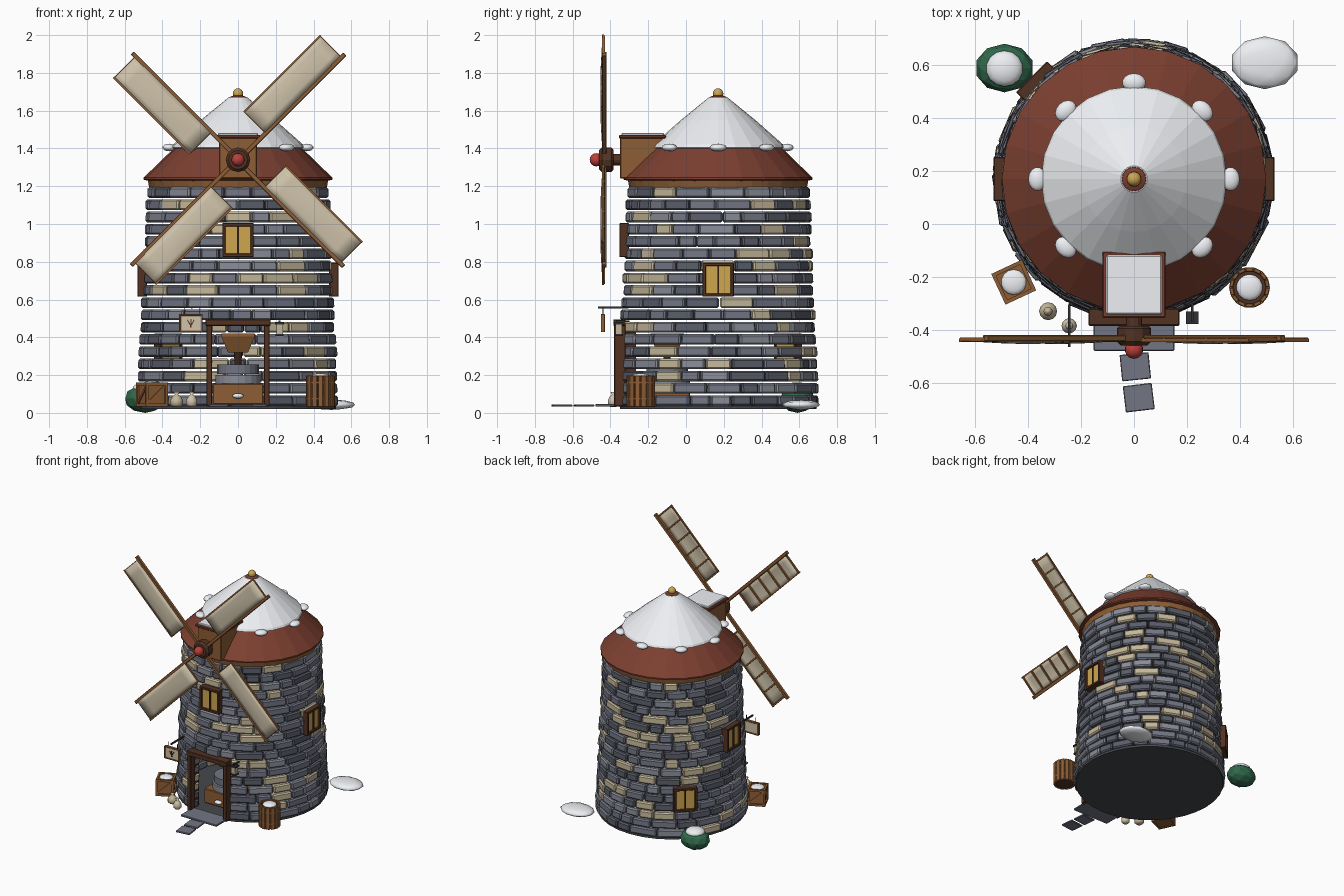
import bpy, bmesh, math, random
from mathutils import Matrix, Vector

if "Cube" in bpy.data.objects:
    bpy.data.objects.remove(bpy.data.objects["Cube"])
random.seed(7)
CY = 0.17            # tower axis
HUB_Z = 1.34
T, R = Matrix.Translation, Matrix.Rotation

def mat(name, r, g, b):
    m = bpy.data.materials.new(name)
    m.diffuse_color = (r, g, b, 1)
    m.use_nodes = True
    m.node_tree.nodes["Principled BSDF"].inputs["Base Color"].default_value = m.diffuse_color
    return m

SLATE = mat("slate", .17, .18, .23)
SLATE_D = mat("slate_dark", .10, .11, .14)
SLATE_L = mat("slate_light", .25, .26, .31)
SAND = mat("sandstone", .55, .47, .32)
DARK = mat("dark_stone", .06, .065, .075)
ROOF = mat("roof_red", .20, .05, .03)
WOOD = mat("wood", .27, .11, .035)
WOOD_D = mat("dark_wood", .085, .032, .016)
CANVAS = mat("canvas", .62, .54, .40)
GOLD = mat("gold", .62, .38, .08)
SNOW = mat("snow", .85, .87, .9)
RED = mat("red", .5, .05, .04)
GREEN = mat("green", .03, .14, .07)
IRON = mat("iron", .03, .03, .035)

def finish(name, bm, m, M=Matrix(), smooth=False, bevel=0):
    bmesh.ops.recalc_face_normals(bm, faces=bm.faces)
    me = bpy.data.meshes.new(name)
    for f in bm.faces:
        f.smooth = smooth
    bm.to_mesh(me)
    bm.free()
    for x in (m if isinstance(m, list) else [m]):
        me.materials.append(x)
    ob = bpy.data.objects.new(name, me)
    bpy.context.collection.objects.link(ob)
    ob.matrix_world = M
    if bevel:
        mod = ob.modifiers.new("bevel", "BEVEL")
        mod.width, mod.segments = bevel, 1
    return ob

def box(name, loc, size, m, M=Matrix(), bevel=0):
    bm = bmesh.new()
    bmesh.ops.create_cube(bm, size=1, matrix=T(loc) @ Matrix.Diagonal((*size, 1)))
    return finish(name, bm, m, M, bevel=bevel)

def lathe(name, loc, profile, m, n=24, M=Matrix(), smooth=False):
    """Closed solid of revolution about z from (radius, z) pairs."""
    bm = bmesh.new()
    rings = [[bm.verts.new((r * math.cos(i * math.tau / n), r * math.sin(i * math.tau / n), z))
              for i in range(n)] for r, z in profile]
    for a, b in zip(rings, rings[1:]):
        for i in range(n):
            j = (i + 1) % n
            bm.faces.new((a[i], a[j], b[j], b[i]))
    bm.faces.new(rings[0])
    bm.faces.new(rings[-1])
    return finish(name, bm, m, M @ T(loc), smooth)

def ball(name, loc, size, m, M=Matrix(), smooth=True, sub=None):
    bm = bmesh.new()
    S = T(loc) @ Matrix.Diagonal((*size, 1))
    if sub:
        bmesh.ops.create_icosphere(bm, subdivisions=sub, radius=1, matrix=S)
    else:
        bmesh.ops.create_uvsphere(bm, u_segments=14, v_segments=8, radius=1, matrix=S)
    return finish(name, bm, m, M, smooth)

def around(a):
    """Frame on the tower axis; its -y axis points out at angle a from the front."""
    return T((0, CY, 0)) @ R(a, 4, 'Z')

# Hollow tower of loose brick courses, with a gap left for the doorway
ROWS, Z0, PITCH, BH = 18, .037, .0648, .056
def radius(z):
    return .535 - .05 * (z - .035) / 1.165

bm = bmesh.new()
for row in range(ROWS):
    z = Z0 + row * PITCH
    door = math.asin(.15 / radius(z)) if z < .46 else 0
    start = door if door else (row % 2) * .15
    span = math.tau - 2 * door
    w = [random.choice((.7, 1, 1, 1.3)) for _ in range(21)]
    a = start
    for k in w:
        da = span * k / sum(w)
        g, push = .006, random.uniform(-.006, .005)
        vs = []
        for zz in (z, z + BH):
            for ang, d in ((a + g, 0), (a + da - g, 0), (a + da - g, .065), (a + g, .065)):
                r = radius(zz) + push - d
                vs.append(bm.verts.new((r * math.sin(ang), CY - r * math.cos(ang), zz)))
        idx = random.choices(range(4), (5, 4, 3, 2.6))[0]
        for q in ((0, 1, 2, 3), (4, 5, 6, 7), (0, 1, 5, 4), (1, 2, 6, 5), (2, 3, 7, 6), (3, 0, 4, 7)):
            bm.faces.new([vs[i] for i in q]).material_index = idx
        a += da
finish("tower_bricks", bm, [SLATE, SLATE_D, SLATE_L, SAND], bevel=.009)
lathe("tower_floor", (0, CY, 0), [(.52, .02), (.52, .036)], DARK, 32)

# Roof: eave ring, red cone, snow cap, finial
lathe("eave_ring", (0, CY, 0), [(.47, 1.19), (.478, 1.235)], WOOD, 32)
lathe("roof_cone", (0, CY, 0), [(.46, 1.225), (.5, 1.235), (.5, 1.245), (.335, 1.405), (.05, 1.65)], ROOF, 24)
lathe("roof_snow", (0, CY, 0), [(.33, 1.395), (.352, 1.405), (.345, 1.42), (.2, 1.548), (.05, 1.67)], SNOW, 24)
lathe("roof_cap", (0, CY, 0), [(.055, 1.655), (.045, 1.672), (.012, 1.685)], ROOF, 16)
ball("finial", (0, CY, 1.69), (.028, .028, .028), GOLD)
for i in range(8):
    if i:                       # the front one is covered by the dormer
        ball("eave_snow_lump", (0, -.365, 1.405), (.045, .035, .02), SNOW, around(i * math.tau / 8))

# Dormer carrying the wind shaft
box("dormer", (0, -.225, 1.35), (.2, .25, .22), WOOD, bevel=.005)
box("dormer_roof", (0, -.23, 1.462), (.24, .25, .02), ROOF, bevel=.005)
box("dormer_snow", (0, -.23, 1.475), (.21, .225, .016), SNOW, bevel=.005)
AX = T((0, 0, HUB_Z)) @ R(math.pi / 2, 4, 'X')     # local z points to the front
lathe("wind_shaft", (0, 0, 0), [(.03, .3), (.03, .4)], WOOD_D, 12, AX)
lathe("sail_hub", (0, 0, 0), [(.055, .385), (.065, .395), (.065, .445), (.05, .46)], WOOD_D, 12, AX)
ball("hub_knob", (0, -.475, HUB_Z), (.035, .035, .035), RED)

# Four sails: spar on one edge, bulging canvas, slats behind
for k in range(4):
    M = T((0, -.44, HUB_Z)) @ R(-math.pi / 4 - k * math.pi / 2, 4, 'Y')
    box("sail_spar", (.4, .008, -.004), (.79, .024, .024), WOOD, M, .003)
    box("sail_edge", (.487, 0, .157), (.575, .012, .01), WOOD, M)
    for i in range(6):
        box("sail_slat", (.205 + i * .1125, .004, .078), (.011, .012, .16), WOOD, M)
    bm = bmesh.new()
    bmesh.ops.create_grid(bm, x_segments=8, y_segments=5, size=.5)
    for v in bm.verts:
        x, y = v.co.x, v.co.y
        v.co = (.487 + x * .565, -.004 - .010 * math.cos(x * math.pi) * math.cos(y * math.pi), .08 + y * .155)
    ob = finish("sail_canvas", bm, CANVAS, M, True)
    ob.modifiers.new("thickness", "SOLIDIFY").thickness = .004

# Windows: (angle from front, height)
for a, z in ((0, .915), (math.pi / 2, .705), (-math.pi / 2, .705), (-math.radians(135), .33)):
    M = around(a) @ T((0, -radius(z), z))
    box("window_glass", (0, .005, 0), (.14, .03, .155), GOLD, M)
    for s in (-1, 1):
        box("window_jamb", (s * .074, 0, 0), (.018, .05, .18), WOOD_D, M, .003)
        box("window_rail", (0, 0, s * .081), (.165, .05, .018), WOOD_D, M, .003)
    box("window_mullion", (0, -.008, 0), (.009, .024, .15), WOOD_D, M)

# Doorway frame and steps
for s in (-1, 1):
    box("door_post", (s * .152, -.35, .255), (.03, .06, .44), WOOD_D, bevel=.004)
    box("door_lining", (s * .155, -.3, .255), (.014, .07, .43), WOOD_D)
box("door_lintel", (0, -.352, .478), (.345, .066, .035), WOOD_D, bevel=.004)
box("door_step", (0, -.405, .04), (.305, .15, .014), SLATE, bevel=.003)
for x, y, a in ((.005, -.54, .1), (.018, -.657, .12)):
    box("stepping_stone", (0, 0, 0), (.11, .1, .012), SLATE, T((x, y, .039)) @ R(a, 4, 'Z'), .003)

# Milling gear seen through the door
G = T((0, -.1, 0))
box("flour_bin", (0, 0, .1), (.27, .24, .11), WOOD, G, .005)
lathe("lower_millstone", (0, 0, 0), [(.12, .155), (.12, .2)], SLATE_L, 20, G)
lathe("upper_millstone", (0, 0, 0), [(.11, .205), (.11, .255)], SLATE, 20, G)
lathe("hopper_spout", (0, 0, 0), [(.018, .255), (.022, .33)], WOOD_D, 10, G)
lathe("hopper", (0, 0, 0), [(.075, .32), (.125, .405), (.125, .42)], WOOD, 4, G @ R(math.pi / 4, 4, 'Z'))
ball("flour_heap", (0, -.14, .09), (.03, .02, .014), SNOW, G)

# Hanging sign with a sheaf of wheat
box("sign_bracket", (-.245, -.385, .557), (.01, .16, .01), IRON)
for s in (-1, 1):
    box("sign_chain", (-.245 + s * .04, -.44, .535), (.004, .004, .045), IRON)
    box("sign_side", (-.25 + s * .058, -.44, .475), (.01, .022, .095), WOOD, bevel=.002)
    box("sign_rail", (-.25, -.44, .475 + s * .043), (.125, .022, .01), WOOD, bevel=.002)
box("sign_board", (-.25, -.44, .475), (.11, .014, .08), CANVAS)
for s in (-1, 0, 1):
    box("wheat_stalk", (0, 0, .015), (.005, .004, .045), WOOD_D, T((-.25, -.449, .46)) @ R(s * .5, 4, 'Y'))

# Lantern by the door
box("lantern_arm", (.22, -.335, .485), (.01, .07, .008), IRON)
box("lantern_cap", (.22, -.355, .474), (.048, .048, .012), IRON)
box("lantern_light", (.22, -.355, .442), (.034, .034, .055), SAND)
box("lantern_base", (.22, -.355, .412), (.042, .042, .01), IRON)

# Crate
C = T((-.455, -.22, .035)) @ R(math.radians(25), 4, 'Z')
box("crate", (0, 0, .062), (.108, .108, .115), WOOD, C)
for k in range(4):
    K = C @ R(k * math.pi / 2, 4, 'Z')
    box("crate_post", (.056, .056, .063), (.016, .016, .126), WOOD, K)
    for z in (.008, .118):
        box("crate_rail", (0, -.057, z), (.12, .014, .016), WOOD, K)
    box("crate_brace", (0, 0, 0), (.13, .008, .012), WOOD, K @ T((0, -.056, .063)) @ R(-.72, 4, 'Y'))
ball("crate_snow", (0, 0, .12), (.048, .048, .015), SNOW, C)

# Barrel of separate staves
B = T((.437, -.24, .03))
lathe("barrel_core", (0, 0, 0), [(.062, .003), (.066, .08), (.062, .155)], WOOD_D, 14, B)
for k in range(14):
    box("barrel_stave", (0, -.068, .084), (.029, .016, .168), WOOD, B @ R(k * math.tau / 14, 4, 'Z'), .003)
for z in (.04, .125):
    lathe("barrel_hoop", (0, 0, z), [(.0775, 0), (.0775, .01)], WOOD, 14, B)
ball("barrel_snow", (0, 0, .162), (.05, .05, .018), SNOW, B)

# Grain sacks
for x, y, r, m in ((-.325, -.33, .034, SAND), (-.245, -.385, .029, CANVAS)):
    lathe("grain_sack", (x, y, .032), [(r * .6, 0), (r, .012), (r, .035), (r * .65, .055), (r * .25, .064), (r * .5, .078)], m, 12, smooth=True)

# Bush and snow drift behind
ball("bush", (-.49, .59, .075), (.112, .092, .075), GREEN, smooth=False, sub=2)
ball("bush_snow", (-.49, .588, .13), (.07, .068, .032), SNOW)
ball("snow_drift", (.495, .61, .043), (.13, .1, .027), SNOW, sub=2)
